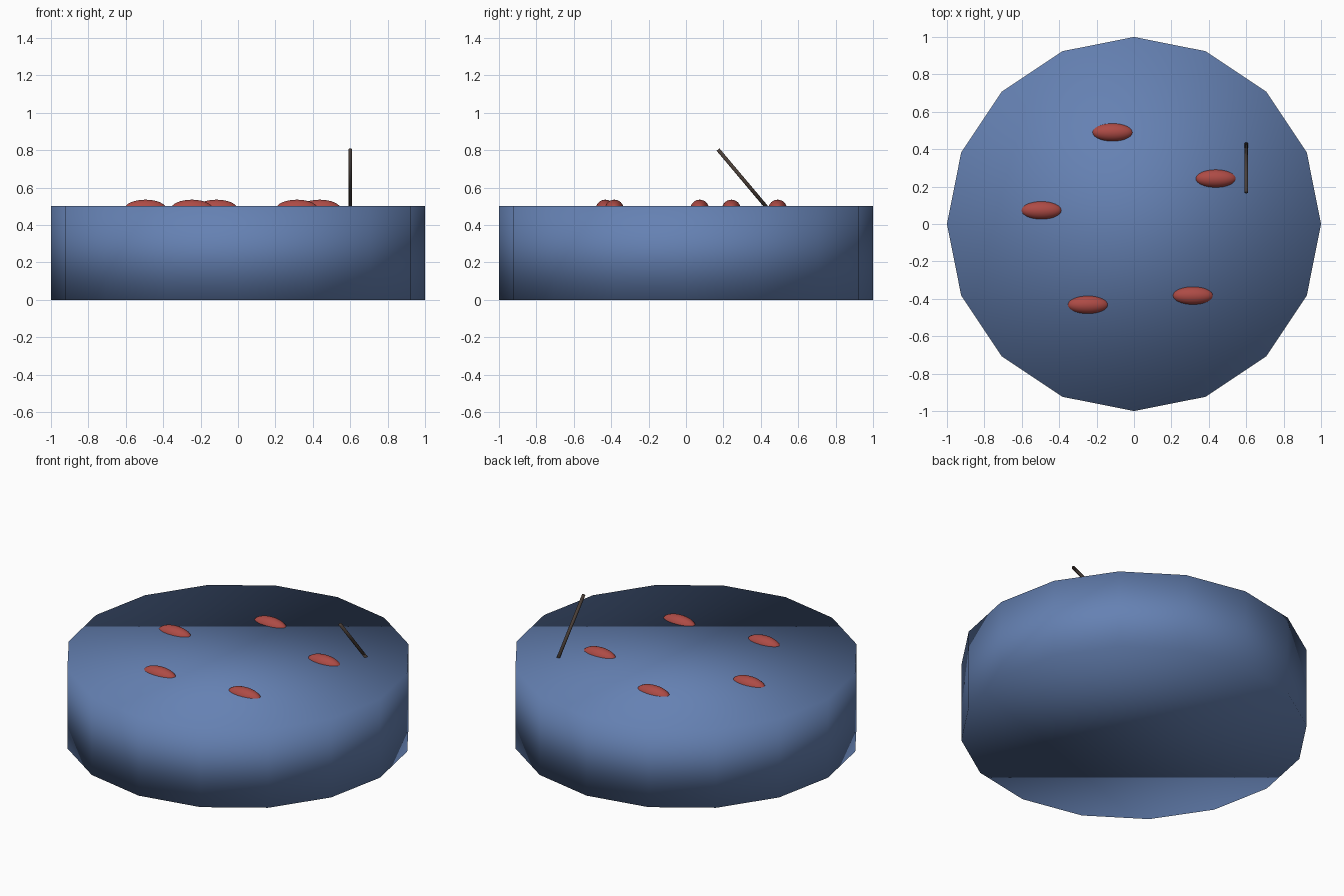
import bpy

if "Cube" in bpy.data.objects:
    bpy.data.objects.remove(bpy.data.objects["Cube"])


def material(name, color):
    m = bpy.data.materials.new(name)
    m.diffuse_color = color
    m.use_nodes = True
    m.node_tree.nodes["Principled BSDF"].inputs["Base Color"].default_value = m.diffuse_color
    return m


def finish(name, mat):
    ob = bpy.context.object
    ob.name = name
    ob.data.materials.append(mat)
    bpy.ops.object.shade_smooth()
    return ob


blue = material("blue", (0.13, 0.22, 0.45, 1))
red = material("red", (0.42, 0.07, 0.06, 1))
brown = material("dark_brown", (0.07, 0.05, 0.04, 1))

# 16-sided drum body, smooth shaded across the rims
bpy.ops.mesh.primitive_cylinder_add(vertices=16, radius=1, depth=0.5, location=(0, 0, 0.25))
finish("body", blue)

# Red ellipsoids half sunk into the top
for i, (x, y) in enumerate([(-0.115, 0.49), (0.437, 0.243), (-0.495, 0.073),
                            (-0.247, -0.432), (0.315, -0.383)]):
    bpy.ops.mesh.primitive_uv_sphere_add(segments=32, ring_count=16, radius=1,
                                         location=(x, y, 0.485))
    bpy.context.object.scale = (0.112, 0.05, 0.05)
    finish(f"berry_{i + 1}", red)

# Thin stick leaning towards the front
bpy.ops.mesh.primitive_cylinder_add(vertices=16, radius=0.01, depth=0.4,
                                    location=(0.6, 0.3, 0.65), rotation=(0.7, 0, 0))
finish("stick", brown)
